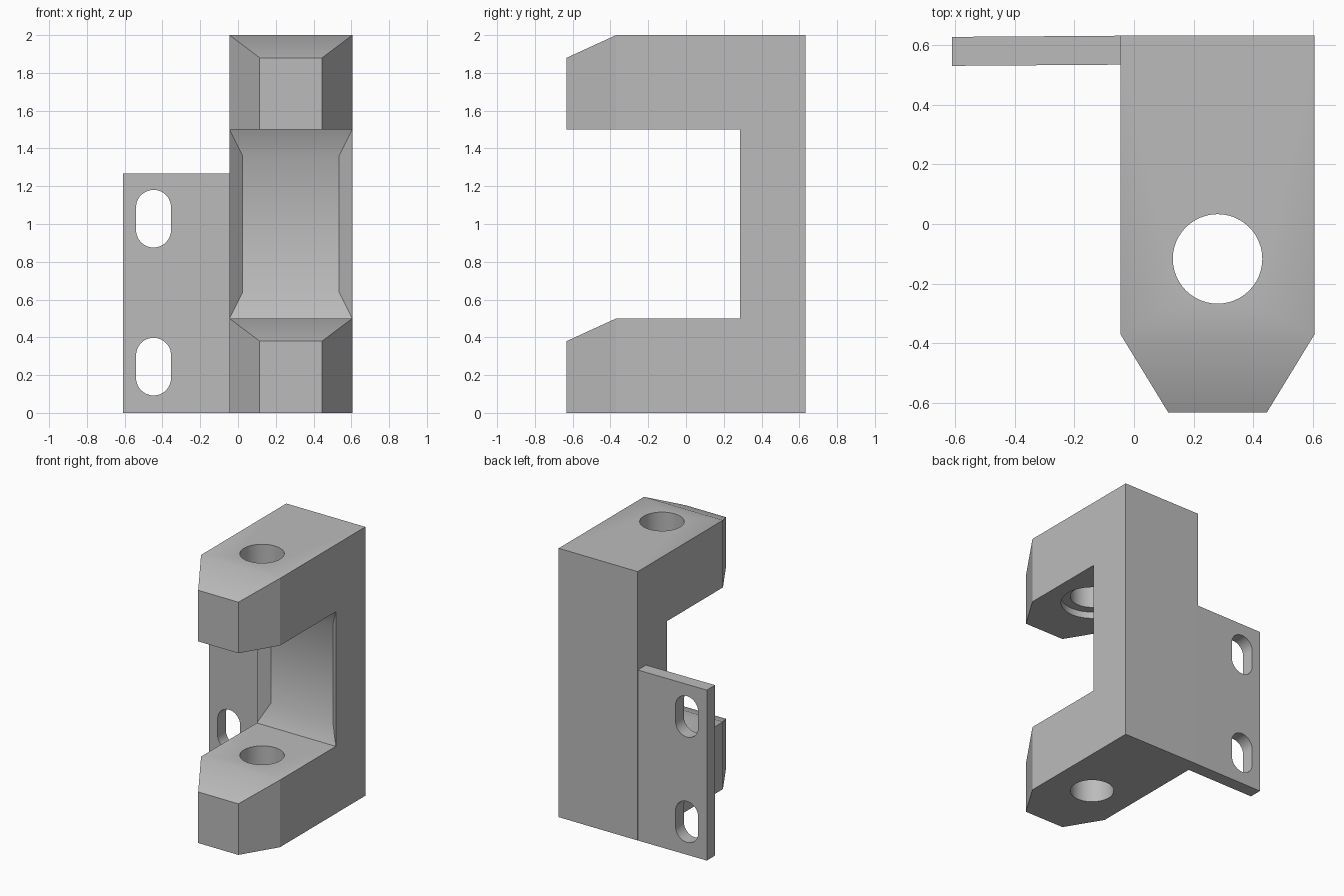
import bpy, bmesh, math
from mathutils import Vector

cube = bpy.data.objects.get("Cube")
if cube:
    bpy.data.objects.remove(cube, do_unlink=True)

grey = bpy.data.materials.new("light grey metal")
grey.use_nodes = True
grey.diffuse_color = (0.5, 0.5, 0.5, 1)
grey.node_tree.nodes["Principled BSDF"].inputs["Base Color"].default_value = (0.5, 0.5, 0.5, 1)


def prism(name, outline, axis, lo, hi):
    """Extrude a 2D outline along one axis; the outline uses the other two in order."""
    bm = bmesh.new()

    def place(p, depth):
        co = list(p)
        co.insert("xyz".index(axis), depth)
        return bm.verts.new(co)

    face = bm.faces.new([place(p, lo) for p in outline])
    extruded = bmesh.ops.extrude_face_region(bm, geom=[face])["geom"]
    shift = Vector([hi - lo if a == axis else 0 for a in "xyz"])
    bmesh.ops.translate(bm, vec=shift, verts=[g for g in extruded if isinstance(g, bmesh.types.BMVert)])
    bmesh.ops.recalc_face_normals(bm, faces=bm.faces)
    mesh = bpy.data.meshes.new(name)
    bm.to_mesh(mesh)
    bm.free()
    mesh.materials.append(grey)
    obj = bpy.data.objects.new(name, mesh)
    bpy.context.collection.objects.link(obj)
    return obj


def combine(target, other, operation):
    mod = target.modifiers.new("shape", 'BOOLEAN')
    mod.operation, mod.solver, mod.object = operation, 'EXACT', other
    bpy.context.view_layer.objects.active = target
    bpy.ops.object.modifier_apply(modifier=mod.name)
    bpy.data.objects.remove(other, do_unlink=True)


def stadium(x, z, radius, half_straight, steps=24):
    """Round-ended outline; a plain circle when half_straight is zero."""
    points = []
    for side in (0, 1):
        for i in range(steps + (half_straight > 0)):
            a = math.pi * (side + i / steps)
            points.append((x + radius * math.cos(a),
                           z + radius * math.sin(a) + (half_straight if side == 0 else -half_straight)))
    return points


LEFT, RIGHT, BACK, FRONT = -0.045, 0.605, 0.632, -0.632
SHOULDER, WALL = -0.37, 0.285
MID = (LEFT + RIGHT) / 2

# Body: C-shaped side profile trimmed to a footprint with a tapered nose
profile = [(BACK, 0), (FRONT, 0), (FRONT, 0.38), (SHOULDER, 0.5), (WALL, 0.5),
           (WALL, 1.5), (FRONT, 1.5), (FRONT, 1.88), (SHOULDER, 2), (BACK, 2)]
body = prism("clevis_bracket", profile, "x", -1, 1.5)
slope = 0.16 / (SHOULDER - FRONT)
tip = FRONT - 0.1
cut_in = slope * (SHOULDER - tip)
footprint = [(LEFT, 1), (LEFT, SHOULDER), (LEFT + cut_in, tip),
             (RIGHT - cut_in, tip), (RIGHT, SHOULDER), (RIGHT, 1)]
combine(body, prism("footprint", footprint, "z", -1, 3), 'INTERSECT')

# Shallow bevelled pocket in the inner wall
bm = bmesh.new()
bm.from_mesh(body.data)
wall = [f for f in bm.faces if f.normal.y < -0.9 and abs(f.calc_center_median().y - WALL) < 0.01]
bmesh.ops.inset_individual(bm, faces=wall, thickness=0.05)
for v in wall[0].verts:
    v.co = (MID + math.copysign(0.255, v.co.x - MID), 0.35, 1 + math.copysign(0.36, v.co.z - 1))
bm.to_mesh(body.data)
bm.free()

# Mounting plate, very slightly tapered towards its free edge
plate = prism("mounting_plate", [(-0.61, 0.53), (0.1, 0.535), (0.1, 0.631), (LEFT, 0.631), (-0.61, 0.627)],
              "z", 0, 1.268)
combine(body, plate, 'UNION')

# Slots in the plate
for z in (0.245, 1.028):
    slot = prism("slot_cutter", stadium(-0.447, z, 0.0925, 0.06), "y", 0.4, 0.8)
    combine(body, slot, 'DIFFERENCE')

# Pin hole through both arms, with a counterbore under the upper one
for radius, lo, hi in ((0.15, -0.5, 0.6), (0.15, 1.4, 2.5), (0.215, 1.4, 1.55)):
    pin = prism("pin_cutter", stadium(0.28, -0.117, radius, 0), "z", lo, hi)
    combine(body, pin, 'DIFFERENCE')

# Smooth curved walls, keep edges crisp
bpy.ops.object.select_all(action='DESELECT')
body.select_set(True)
bpy.context.view_layer.objects.active = body
bpy.ops.object.shade_smooth_by_angle(angle=math.radians(30))
